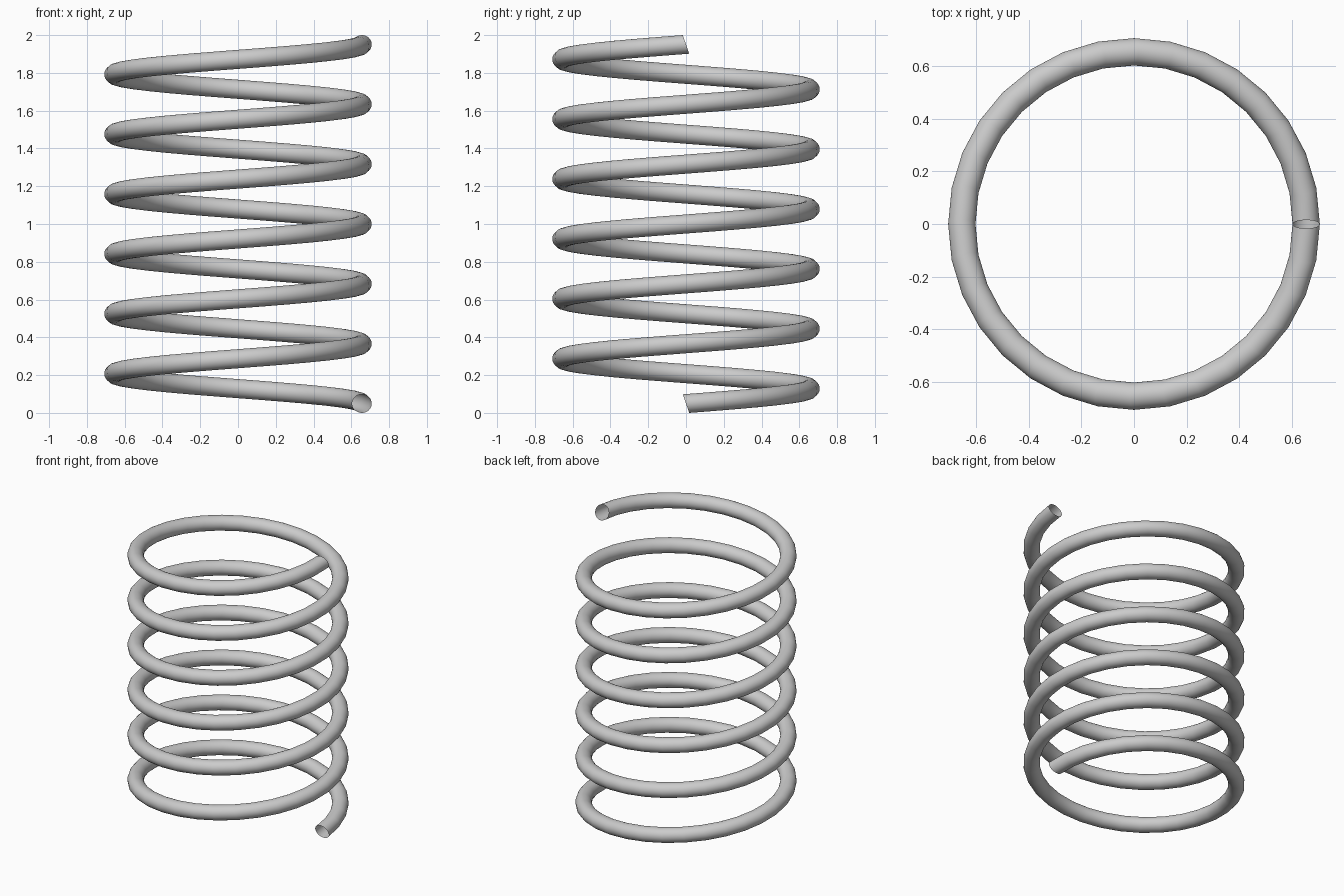
import bpy, bmesh, math
from mathutils import Matrix, Vector

if "Cube" in bpy.data.objects:
    bpy.data.objects.remove(bpy.data.objects["Cube"])

COIL_R, WIRE_R = 0.656, 0.052
TURNS, STEPS, SIDES = 6, 32, 32
TILT = math.radians(19)
Z0 = WIRE_R * math.cos(TILT)
RISE = 2.0 - 2 * Z0

steel = bpy.data.materials.new("light grey steel")
steel.diffuse_color = (0.6, 0.6, 0.6, 1)
steel.use_nodes = True
steel.node_tree.nodes["Principled BSDF"].inputs["Base Color"].default_value = steel.diffuse_color

# Tilted circular wire section in the radial plane
section = []
for i in range(SIDES):
    a = 2 * math.pi * i / SIDES
    p = Vector((WIRE_R * math.cos(a), 0, WIRE_R * math.sin(a)))
    section.append(Matrix.Rotation(TILT, 3, 'X') @ p + Vector((COIL_R, 0, Z0)))

# Sweep the section up a counter-clockwise helix, ends left open
bm = bmesh.new()
rings = []
for s in range(TURNS * STEPS + 1):
    turn = Matrix.Rotation(2 * math.pi * s / STEPS, 3, 'Z')
    lift = Vector((0, 0, RISE * s / (TURNS * STEPS)))
    rings.append([bm.verts.new(turn @ p + lift) for p in section])
for r0, r1 in zip(rings, rings[1:]):
    for i in range(SIDES):
        j = (i + 1) % SIDES
        f = bm.faces.new((r0[i], r0[j], r1[j], r1[i]))
        f.smooth = True
bm.normal_update()
# Make sure the normals point away from the wire centre
f = bm.faces[:][0]
if f.normal.dot(f.calc_center_median() - Vector((COIL_R, 0, Z0))) < 0:
    bmesh.ops.reverse_faces(bm, faces=bm.faces[:])

mesh = bpy.data.meshes.new("coil_spring")
bm.to_mesh(mesh)
bm.free()
mesh.materials.append(steel)
spring = bpy.data.objects.new("coil_spring", mesh)
bpy.context.collection.objects.link(spring)
